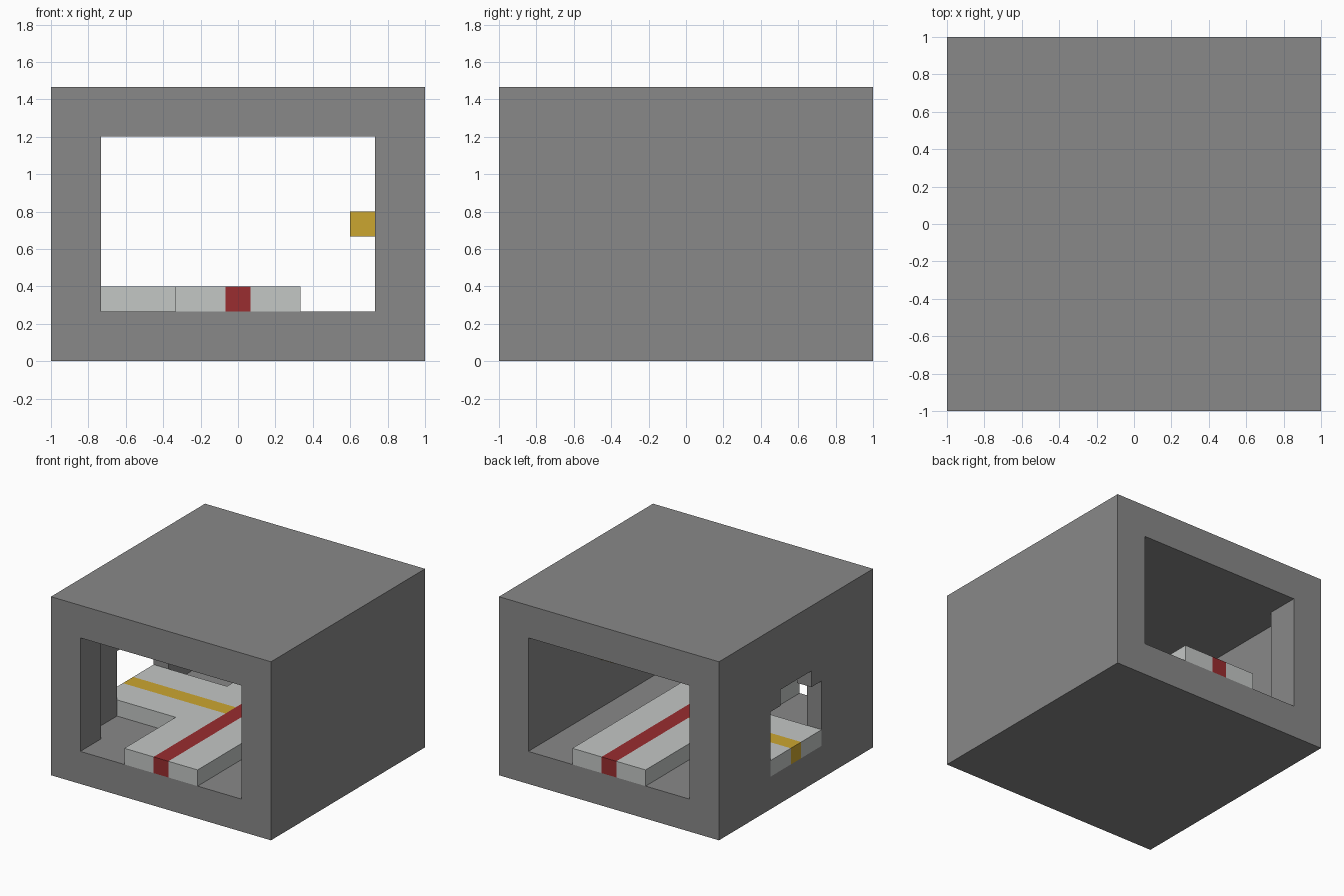
import bpy
import bmesh
from mathutils import Vector

if "Cube" in bpy.data.objects:
    bpy.data.objects.remove(bpy.data.objects["Cube"], do_unlink=True)


def material(name, color):
    m = bpy.data.materials.new(name)
    m.use_nodes = True
    rgba = (*color, 1)
    m.diffuse_color = rgba
    m.node_tree.nodes["Principled BSDF"].inputs["Base Color"].default_value = rgba
    return m


stone = material("stone grey", (0.25, 0.25, 0.25))
pale = material("pale grey", (0.55, 0.57, 0.56))
red = material("dark red", (0.32, 0.026, 0.029))
yellow = material("mustard yellow", (0.6, 0.38, 0.03))

# Shared measurements
FLOOR, CEILING, TOP = 0.267, 1.2, 1.467
INNER = 0.733      # half width of the tunnel
RECESS = 0.867     # depth reached by the side recess
HALF = 0.333       # half width of the walkway
STRIPE = 0.067     # half width of the painted stripes
DECK = 0.4         # top of the walkway


def finish(name, bm, mats):
    bmesh.ops.recalc_face_normals(bm, faces=bm.faces)
    mesh = bpy.data.meshes.new(name)
    bm.to_mesh(mesh)
    bm.free()
    for m in mats:
        mesh.materials.append(m)
    ob = bpy.data.objects.new(name, mesh)
    bpy.context.collection.objects.link(ob)
    return ob


def prism(name, outline, offset, mats):
    """Extrude a closed outline along an offset."""
    bm = bmesh.new()
    face = bm.faces.new([bm.verts.new(p) for p in outline])
    ext = bmesh.ops.extrude_face_region(bm, geom=[face])["geom"]
    verts = [g for g in ext if isinstance(g, bmesh.types.BMVert)]
    bmesh.ops.translate(bm, verts=verts, vec=offset)
    return finish(name, bm, mats)


def box(name, lo, hi, mats):
    (x, y, z), (u, v, w) = lo, hi
    base = [(x, y, z), (u, y, z), (u, v, z), (x, v, z)]
    return prism(name, base, Vector((0, 0, w - z)), mats)


# Outer block with a tunnel, a side recess and a stepped doorway cut out
shell = box("tunnel_block", (-1, -1, 0), (1, 1, TOP), [stone])
half_door = [(HALF, FLOOR), (HALF, 0.8), (0.2, 0.8), (0.2, 0.933)]
door = half_door + [(-y, z) for y, z in reversed(half_door)]
cutters = [
    box("tunnel_cutter", (-INNER, -1.2, FLOOR), (INNER, 1.2, CEILING), [stone]),
    box("recess_cutter", (-RECESS, -INNER, FLOOR), (0, INNER, CEILING), [stone]),
    prism("doorway_cutter", [(-1.2, y, z) for y, z in door], Vector((0.7, 0, 0)), [stone]),
]
for cutter in cutters:
    cutter.hide_render = True
    mod = shell.modifiers.new(cutter.name, "BOOLEAN")
    mod.operation = "DIFFERENCE"
    mod.solver = "EXACT"
    mod.object = cutter

# Bake the cuts and discard the cutters
graph = bpy.context.evaluated_depsgraph_get()
baked = bpy.data.meshes.new_from_object(shell.evaluated_get(graph))
shell.modifiers.clear()
shell.data = baked
for cutter in cutters:
    bpy.data.objects.remove(cutter, do_unlink=True)

# T-shaped walkway, split along the stripe edges
plan = [(-HALF, -1), (HALF, -1), (HALF, 1), (-HALF, 1),
        (-HALF, HALF), (-1, HALF), (-1, -HALF), (-HALF, -HALF)]
walkway = prism("walkway", [(x, y, FLOOR) for x, y in plan],
                Vector((0, 0, DECK - FLOOR)), [pale, red, yellow])
bm = bmesh.new()
bm.from_mesh(walkway.data)
for axis in (Vector((1, 0, 0)), Vector((0, 1, 0))):
    for side in (-1, 1):
        bmesh.ops.bisect_plane(bm, geom=bm.verts[:] + bm.edges[:] + bm.faces[:],
                               plane_co=axis * side * STRIPE, plane_no=axis)
# Split the branch from the trunk so every face is simple
bmesh.ops.bisect_plane(bm, geom=bm.verts[:] + bm.edges[:] + bm.faces[:],
                       plane_co=(-HALF, 0, 0), plane_no=(1, 0, 0))
for f in bm.faces:
    c = f.calc_center_median()
    if abs(c.x) < STRIPE:
        f.material_index = 1
    elif c.x < 0 and abs(c.y) < STRIPE:
        f.material_index = 2
bm.to_mesh(walkway.data)
bm.free()

# Small block on the inner side wall
box("wall_button", (0.6, -STRIPE, 0.667), (INNER, STRIPE, 0.8), [yellow])
